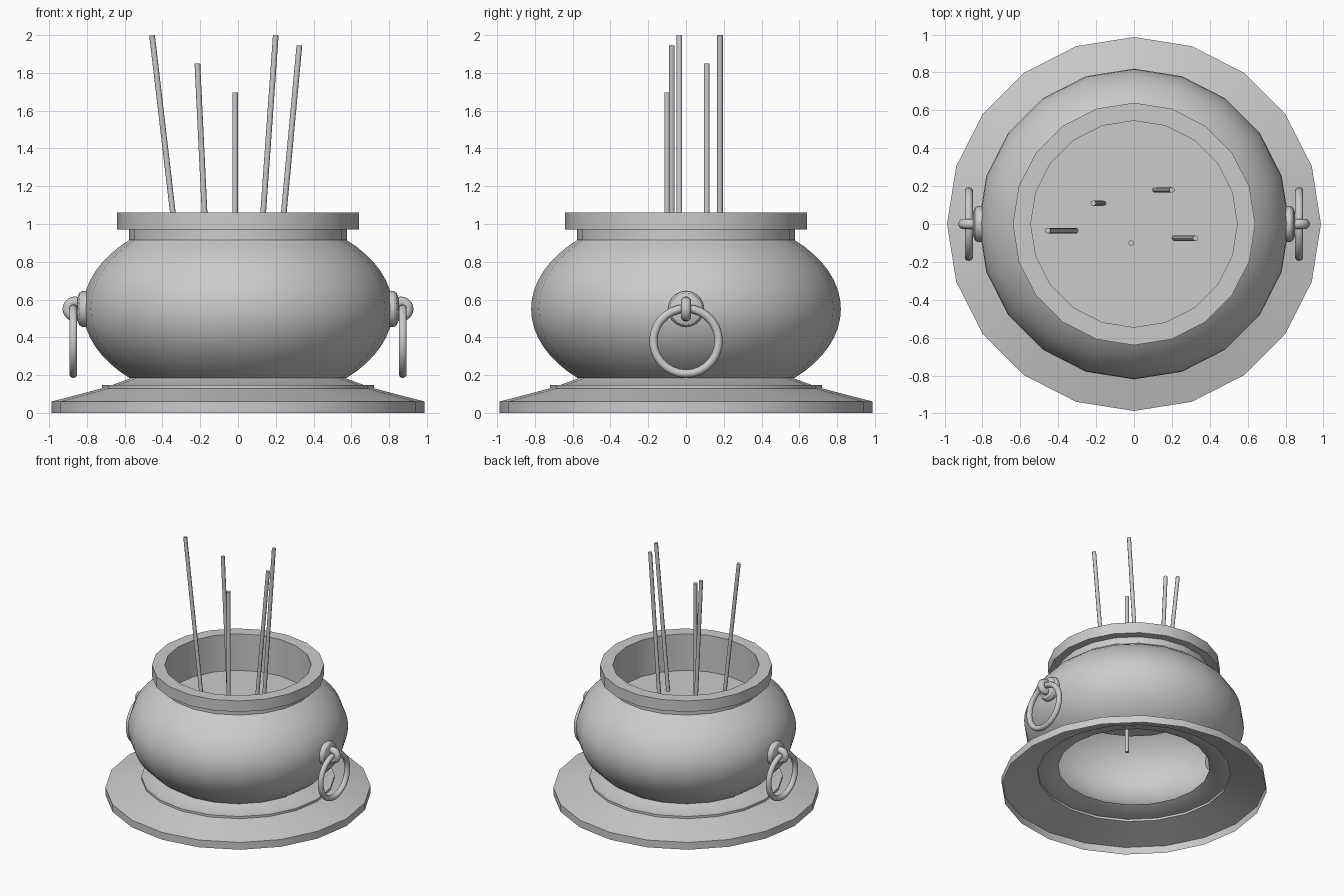
import bpy
from math import sin, cos, pi, radians
from mathutils import Vector, Matrix

if "Cube" in bpy.data.objects:
    bpy.data.objects.remove(bpy.data.objects["Cube"])

SIDES = 20


def smooth(obj, angle=30):
    obj.data.shade_smooth()
    obj.data.set_sharp_from_angle(angle=radians(angle))
    return obj


def lathe(name, profile, sides=SIDES, cap=False):
    """Revolve (radius, z) points around z; cap closes the last ring."""
    verts = [(r * cos(2 * pi * i / sides), r * sin(2 * pi * i / sides), z)
             for r, z in profile for i in range(sides)]
    faces = []
    for k in range(len(profile) - 1):
        a, b = k * sides, (k + 1) * sides
        for i in range(sides):
            j = (i + 1) % sides
            faces.append((a + i, a + j, b + j, b + i))
    if cap:
        faces.append(tuple(range((len(profile) - 1) * sides, len(profile) * sides)))
    mesh = bpy.data.meshes.new(name)
    mesh.from_pydata(verts, [], faces)
    obj = bpy.data.objects.new(name, mesh)
    bpy.context.collection.objects.link(obj)
    return smooth(obj)


def torus(name, loc, rot, major, minor, seg=28):
    bpy.ops.mesh.primitive_torus_add(location=loc, rotation=rot, major_segments=seg,
                                     minor_segments=10, major_radius=major, minor_radius=minor)
    obj = bpy.context.object
    obj.name = name
    return smooth(obj, 60)


# Stepped foot plate, open underneath
lathe("base", [(0.987, 0), (0.987, 0.06), (0.72, 0.13), (0.72, 0.148),
               (0.665, 0.148), (0.565, 0.185)])

# Round bowl: band of a flattened sphere
N = 16
T = radians(45.5)
lathe("bowl", [(0.82 * cos(t), 0.55 + 0.512 * sin(t))
               for t in (-T + 2 * T * i / N for i in range(N + 1))])

# Neck, rim and inner wall down to the ash
lathe("rim", [(0.578, 0.915), (0.578, 0.97), (0.64, 0.97), (0.64, 1.06),
              (0.545, 1.06), (0.545, 0.76)])
lathe("ash", [(0.545, 0.76)], cap=True)

# Incense sticks: top x, y, top z, lean in x per unit height
STICKS = [(-0.455, -0.035, 2.0, -0.117), (-0.215, 0.11, 1.85, -0.048),
          (-0.015, -0.10, 1.695, 0.0), (0.20, 0.18, 2.0, 0.071),
          (0.325, -0.075, 1.945, 0.093)]
LENGTH = 1.335
for n, (x, y, z, lean) in enumerate(STICKS, 1):
    axis = Vector((lean, 0, 1)).normalized()
    centre = Vector((x, y, z)) - axis * LENGTH / 2
    bpy.ops.mesh.primitive_cylinder_add(vertices=8, radius=0.015, depth=LENGTH, location=centre,
                                        rotation=axis.to_track_quat('Z', 'Y').to_euler())
    bpy.context.object.name = f"incense_stick_{n}"
    smooth(bpy.context.object, 50)

# Ring handles on both sides: boss, eyelet and hanging ring
for side, s in (("right", 1), ("left", -1)):
    boss = lathe(f"{side}_boss", [(0.095, 0.77), (0.095, 0.825), (0.085, 0.84), (0.06, 0.85)],
                 sides=20, cap=True)
    boss.matrix_world = Matrix.Translation((0, 0, 0.55)) @ Matrix.Rotation(s * pi / 2, 4, 'Y')
    torus(f"{side}_eyelet", (s * 0.863, 0, 0.55), (pi / 2, 0, 0), 0.039, 0.027, 20)
    torus(f"{side}_ring", (s * 0.872, 0, 0.38), (0, pi / 2, 0), 0.173, 0.022, 28)
